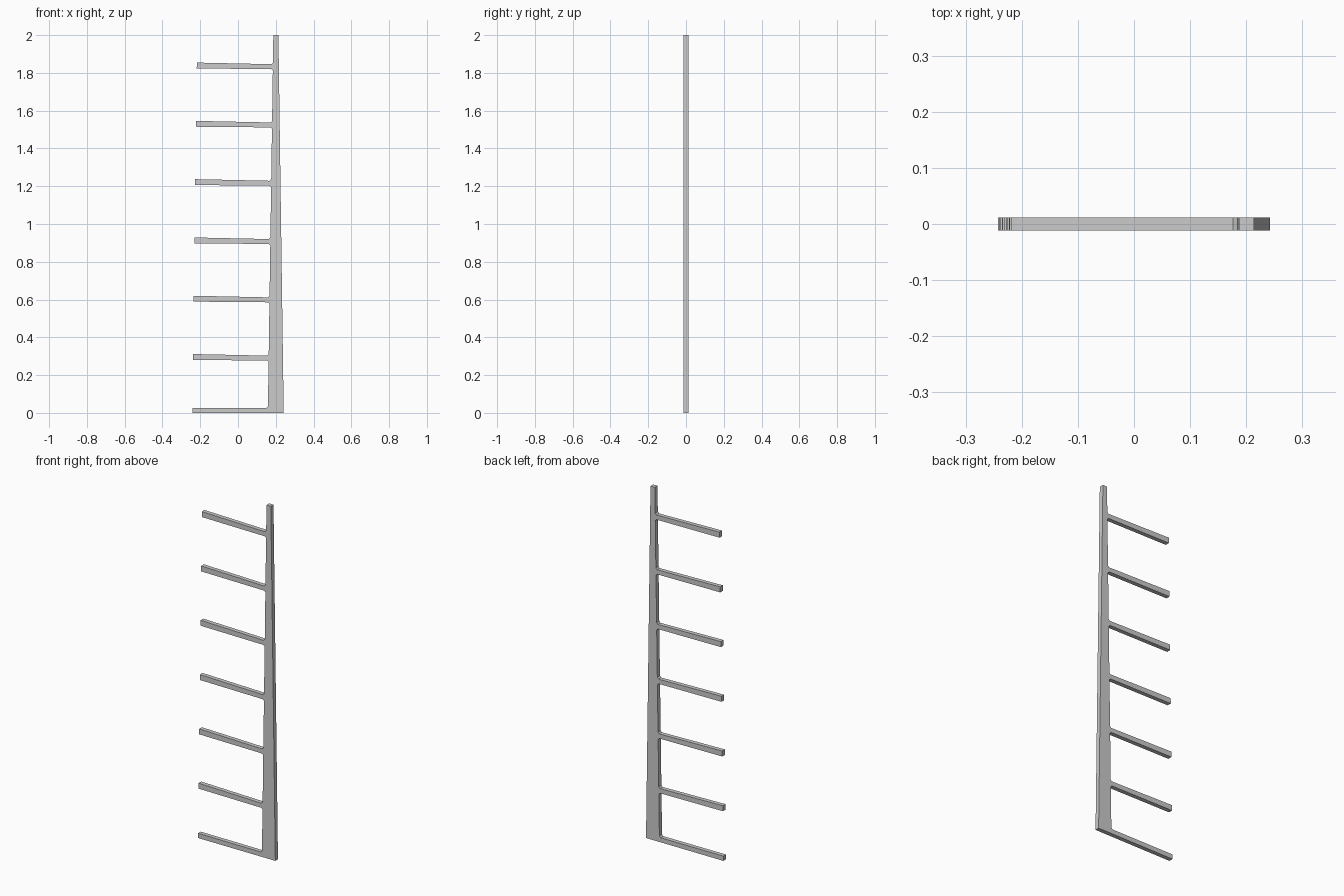
import bpy
import bmesh

if "Cube" in bpy.data.objects:
    bpy.data.objects.remove(bpy.data.objects["Cube"])

HALF_T = 0.012      # half thickness of the plate
TOP = 2.0


def inner(z):
    """x of the tapered post edge that carries the arms."""
    return 0.158 + (0.187 - 0.158) * z / TOP


# Comb-shaped outline: post outer edge first, then arms from top to bottom
outline = [(0.242, 0.0), (0.214, TOP), (inner(TOP), TOP)]

# Six slightly drooping arms with small chamfers where they meet the post
C = 0.008
for i in reversed(range(6)):
    zc = 0.296 + 0.3086 * i
    tip = -0.239 + 0.0042 * i
    up, lo = zc - 0.006 + 0.013, zc - 0.006 - 0.013
    outline += [
        (inner(up + C), up + C),
        (inner(up) - C, up),
        (tip, zc + 0.0155),
        (tip - 0.0005, zc - 0.0155),
        (inner(lo) - C, lo),
        (inner(lo - C), lo - C),
    ]

# Foot arm, flat on the ground
outline += [(inner(0.034), 0.034), (inner(0.026) - C, 0.026),
            (-0.242, 0.027), (-0.242, 0.0)]

# Extrude the outline through the thickness
bm = bmesh.new()
face = bm.faces.new([bm.verts.new((x, -HALF_T, z)) for x, z in outline])
ext = bmesh.ops.extrude_face_region(bm, geom=[face])
verts = [g for g in ext["geom"] if isinstance(g, bmesh.types.BMVert)]
bmesh.ops.translate(bm, verts=verts, vec=(0, 2 * HALF_T, 0))
bmesh.ops.recalc_face_normals(bm, faces=bm.faces)

mesh = bpy.data.meshes.new("rack_post_with_arms")
bm.to_mesh(mesh)
bm.free()
bpy.context.collection.objects.link(bpy.data.objects.new("rack_post_with_arms", mesh))
